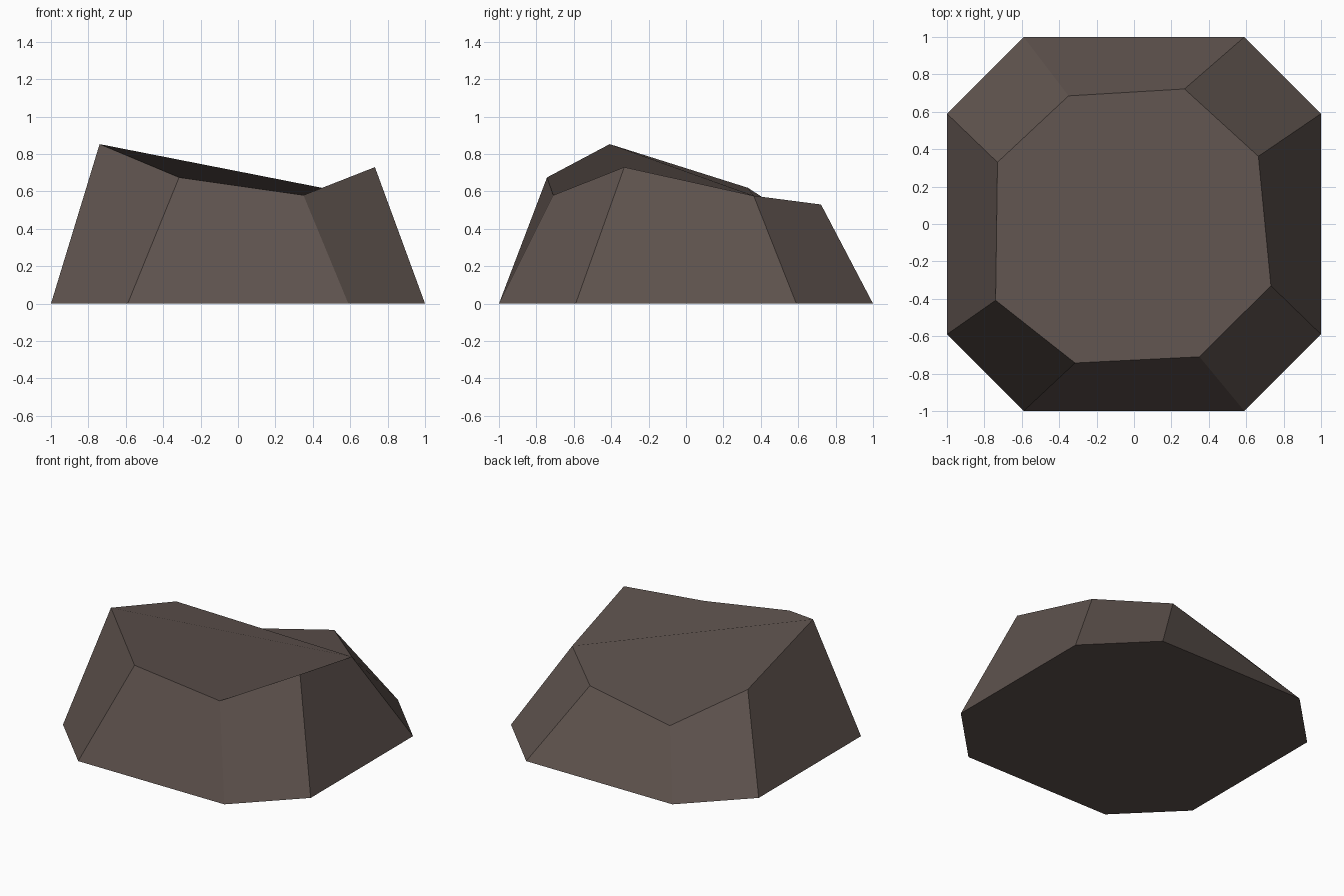
import bpy, bmesh

if "Cube" in bpy.data.objects:
    bpy.data.objects.remove(bpy.data.objects["Cube"])

# Rock colour
stone = bpy.data.materials.new("dark brown stone")
stone.diffuse_color = (0.112, 0.085, 0.075, 1)
stone.use_nodes = True
stone.node_tree.nodes["Principled BSDF"].inputs["Base Color"].default_value = stone.diffuse_color

# Octagonal base and uneven rim, both counter-clockwise
base = [(-0.59, -1), (0.59, -1), (1, -0.59), (1, 0.59),
        (0.59, 1), (-0.59, 1), (-1, 0.59), (-1, -0.59)]
rim = [(-0.315, -0.743, 0.675), (0.35, -0.71, 0.58), (0.732, -0.33, 0.73),
       (0.665, 0.362, 0.577), (0.27, 0.722, 0.53), (-0.35, 0.685, 0.39),
       (-0.73, 0.33, 0.62), (-0.74, -0.408, 0.853)]

bm = bmesh.new()
low = [bm.verts.new((x, y, 0)) for x, y in base]
high = [bm.verts.new(p) for p in rim]
flat = []  # one shading direction per face corner


def facet(points, corner):
    """Fan a slightly bent facet out from one corner, shaded as one flat face."""
    n = len(points)
    normal = sum((points[k].co.cross(points[(k + 1) % n].co)
                  for k in range(1, n)), points[0].co.cross(points[1].co))
    for k in range(1, n - 1):
        bm.faces.new((points[corner], points[(corner + k) % n],
                      points[(corner + k + 1) % n]))
        flat.extend([normal.normalized()] * 3)


# Bottom, broken top and sloping sides
facet(low[::-1], 0)
facet(high, 3)
for i in range(8):
    j = (i + 1) % 8
    facet([low[i], low[j], high[j], high[i]], 1)

mesh = bpy.data.meshes.new("rock")
bm.to_mesh(mesh)
bm.free()
mesh.normals_split_custom_set(flat)
mesh.materials.append(stone)
rock = bpy.data.objects.new("rock", mesh)
bpy.context.collection.objects.link(rock)
